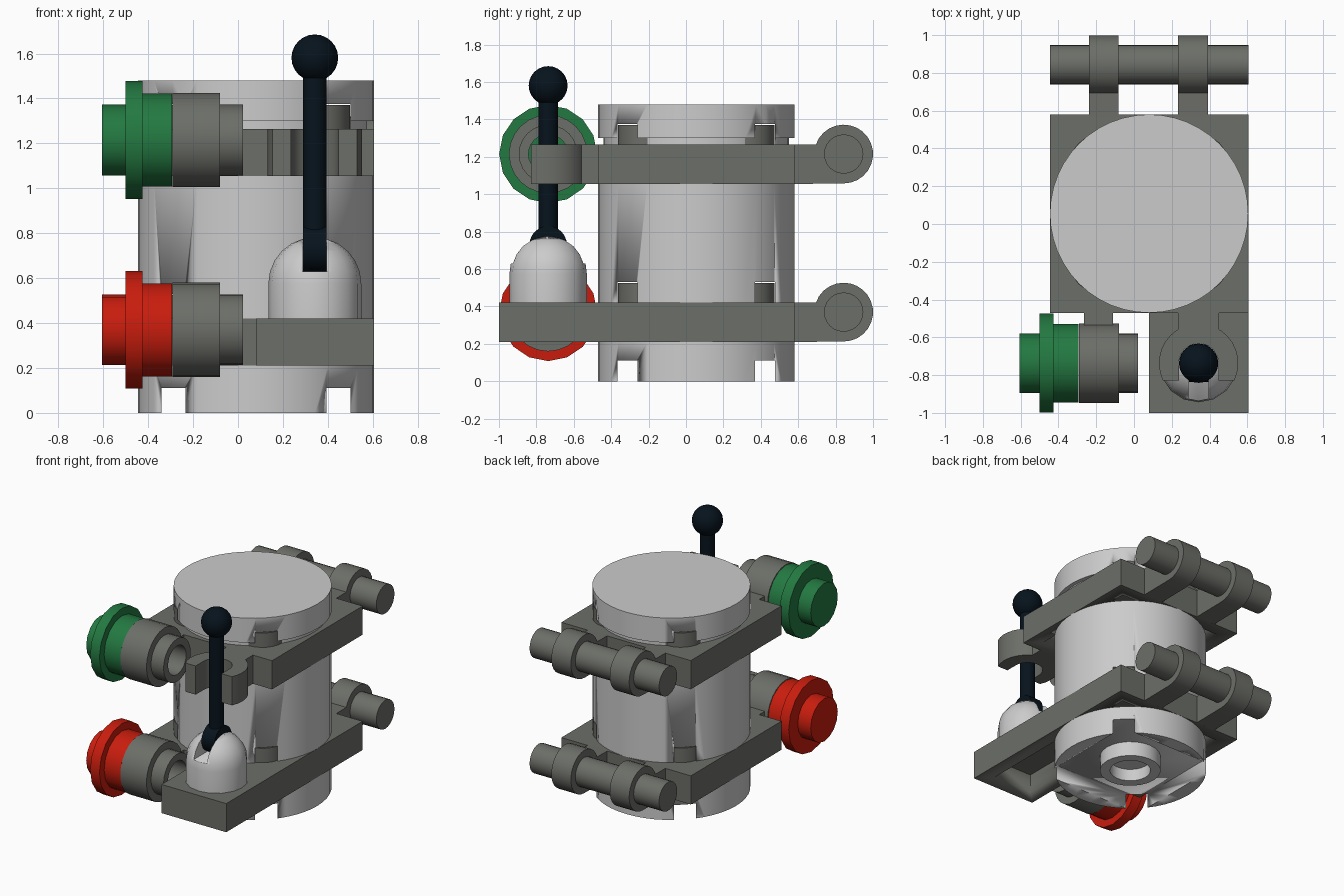
import bpy, bmesh
from math import sin, cos, pi, radians

if "Cube" in bpy.data.objects:
    bpy.data.objects.remove(bpy.data.objects["Cube"])

CX, CY = 0.08, 0.055          # centre of the round tower
R, STUD = 0.525, 0.157
PLATES = (0.21, 1.055)        # underside heights of the two plate layers


def material(name, rgb):
    m = bpy.data.materials.new(name)
    m.diffuse_color = (*rgb, 1)
    m.use_nodes = True
    m.node_tree.nodes["Principled BSDF"].inputs["Base Color"].default_value = m.diffuse_color
    return m


DARK = material("dark_grey", (0.15, 0.156, 0.138))
RED = material("red", (0.58, 0.012, 0.004))
GREEN = material("green", (0.017, 0.19, 0.053))
BLACK = material("black", (0.002, 0.0065, 0.012))


def finish(name, bm, mat=None, smooth=True):
    bmesh.ops.recalc_face_normals(bm, faces=bm.faces)
    me = bpy.data.meshes.new(name)
    bm.to_mesh(me)
    bm.free()
    ob = bpy.data.objects.new(name, me)
    bpy.context.collection.objects.link(ob)
    if mat:
        me.materials.append(mat)
    if smooth:
        select(ob)
        bpy.ops.object.shade_smooth_by_angle(angle=radians(32))
    return ob


def select(ob):
    bpy.ops.object.select_all(action='DESELECT')
    ob.select_set(True)
    bpy.context.view_layer.objects.active = ob


def lathe(name, profile, centre, mat=None, n=24, axis='z', closed=False):
    """Revolve (radius, height) points around z or x."""
    bm = bmesh.new()
    rings = []
    for r, h in profile:
        ring = []
        for i in range(n if r > 1e-6 else 1):
            a = 2 * pi * i / n
            u, v = r * cos(a), r * sin(a)
            p = (u, v, h) if axis == 'z' else (h, u, v)
            ring.append(bm.verts.new([p[k] + centre[k] for k in range(3)]))
        rings.append(ring)
    pairs = list(zip(rings, rings[1:])) + ([(rings[-1], rings[0])] if closed else [])
    for a, b in pairs:
        for i in range(n):
            j = (i + 1) % n
            quad = [a[i % len(a)], a[j % len(a)], b[j % len(b)], b[i % len(b)]]
            bm.faces.new(list(dict.fromkeys(quad)))
    return finish(name, bm, mat)


def extrude(name, points, lo, hi, mat, axis='z'):
    """Extrude a 2D outline: xy along z, or yz along x."""
    place = (lambda p, h: (p[0], p[1], h)) if axis == 'z' else (lambda p, h: (h, p[0], p[1]))
    bm = bmesh.new()
    a = [bm.verts.new(place(p, lo)) for p in points]
    b = [bm.verts.new(place(p, hi)) for p in points]
    bm.faces.new(a)
    bm.faces.new(b)
    for i in range(len(a)):
        j = (i + 1) % len(a)
        bm.faces.new((a[i], a[j], b[j], b[i]))
    return finish(name, bm, mat)


def box(name, x0, x1, y0, y1, z0, z1, mat=None):
    return extrude(name, [(x0, y0), (x1, y0), (x1, y1), (x0, y1)], z0, z1, mat)


def cut(ob, cutter):
    mod = ob.modifiers.new("cut", 'BOOLEAN')
    mod.operation, mod.object, mod.solver = 'DIFFERENCE', cutter, 'EXACT'
    select(ob)
    bpy.ops.object.modifier_apply(modifier=mod.name)
    bpy.data.objects.remove(cutter)


def arc(cx, cy, r, a0, a1, n):
    return [(cx + r * cos(radians(a0 + (a1 - a0) * i / n)),
             cy + r * sin(radians(a0 + (a1 - a0) * i / n))) for i in range(n + 1)]


def solid(*steps):
    """Closed profile of stacked cylinders: (radius, start, end)."""
    pts = [(0, steps[0][1])]
    for r, a, b in steps:
        pts += [(r, a), (r, b)]
    return pts + [(0, steps[-1][2])]


def plate(name, x0, x1, y0, y1, z):
    """Flat plate with a hollow underside."""
    ob = box(name, x0, x1, y0, y1, z, z + 0.21, DARK)
    w = 0.1
    cut(ob, box("cutter", x0 + w, x1 - w, y0 + w, y1 - w, z - 0.1, z + 0.14))


# Round tower: square hollows below break through the rim as four notches
for name, steps in (("base_disc", [(R, 0, 0.21)]),
                    ("tower_body", [(R, 0.42, 1.055)]),
                    ("top_disc", [(0.495, 1.265, 1.3), (R, 1.3, 1.48)])):
    z = steps[0][1]
    ob = lathe(name, solid(*steps), (CX, CY, 0), n=48)
    h = 0.42
    cut(ob, box("cutter", CX - h, CX + h, CY - h, CY + h, z - 0.1, z + 0.11))
lathe("base_tube", [(0.21, 0), (0.21, 0.12), (0.14, 0.12), (0.14, 0)],
      (CX, CY, 0), closed=True)
lathe("base_tube_floor", solid((0.15, 0.09, 0.12)), (CX, CY, 0))

for level, z, colour in zip(("lower", "upper"), PLATES, (RED, GREEN)):
    # Plates between the round parts, with studs showing in the notches
    plate(level + "_back_plate", CX - R, CX + R, CY, CY + R, z)
    plate(level + "_left_plate", CX - R, CX, CY - R, CY, z)
    plate(level + "_right_plate", CX, CX + R, -1.0 if level == "lower" else CY - R, CY, z)
    for sx in (-1, 1):
        for sy in (-1, 1):
            lathe(level + "_stud", solid((STUD, z + 0.2, z + 0.315)),
                  (CX + sx * 0.2625, CY + sy * 0.2625, 0), DARK)

    # Rear handle bar on two rounded arms
    zc = z + 0.16
    lathe(level + "_handle_bar", solid((0.105, CX - R, CX + R)), (0, 0.843, zc), DARK, axis='x')
    outline = [(0.57, z), (0.57, z + 0.21)] + arc(0.843, zc, 0.157, 161, -90, 18)
    for x in (-0.16, 0.313):
        extrude(level + "_handle_arm", outline, x - 0.079, x + 0.079, DARK, 'x')

    # Sideways lamp holder and its coloured lens
    c = (0, -0.737, zc)
    lathe(level + "_lamp_holder", [(0.21, -0.292), (0.21, -0.08), (STUD, -0.08), (STUD, 0.022),
          (0.105, 0.022), (0.105, -0.292)], c, DARK, axis='x', closed=True)
    box(level + "_lamp_neck", -0.265, -0.11, -0.57, -0.46, z, z + 0.21, DARK)
    lathe(level + "_lamp_lens", solid((STUD, -0.605, -0.5), (0.262, -0.5, -0.425),
          (0.207, -0.425, -0.294)), c, colour, n=16, axis='x')

# Upper clip, open to the front
LX, LY = 0.342, -0.737
z = PLATES[1]
clip = arc(LX, LY, 0.21, -26, 206, 20) + [(LX - 0.105, LY - 0.092)]
clip += arc(LX, LY, 0.105, 180, 0, 12) + [(LX + 0.105, LY - 0.092)]
extrude("clip", clip, z, z + 0.21, DARK)
box("clip_neck", LX - 0.108, LX + 0.108, -0.6, -0.46, z, z + 0.21, DARK)

# Lever base: slotted dome
dome = [(0, 0.42), (0.207, 0.42)] + arc(0, 0.575, 0.207, 0, 90, 6)[:-1] + [(0, 0.782)]
base = lathe("lever_base", dome, (LX, LY, 0), n=16)
cut(base, box("cutter", LX - 0.053, LX + 0.053, LY - 0.3, LY + 0.3, 0.63, 1.0))

# Lever: pivot, rod and ball
lathe("lever_pivot", solid((0.1, LX - 0.052, LX + 0.052)), (0, LY, 0.73), BLACK, axis='x')
lathe("lever_rod", solid((0.052, 0.64, 1.52)), (LX, LY, 0), BLACK, n=16)
ball = arc(0, 1.581, 0.104, -90, 90, 12)
ball[0], ball[-1] = (0, 1.477), (0, 1.685)
lathe("lever_knob", ball, (LX, LY, 0), BLACK)
